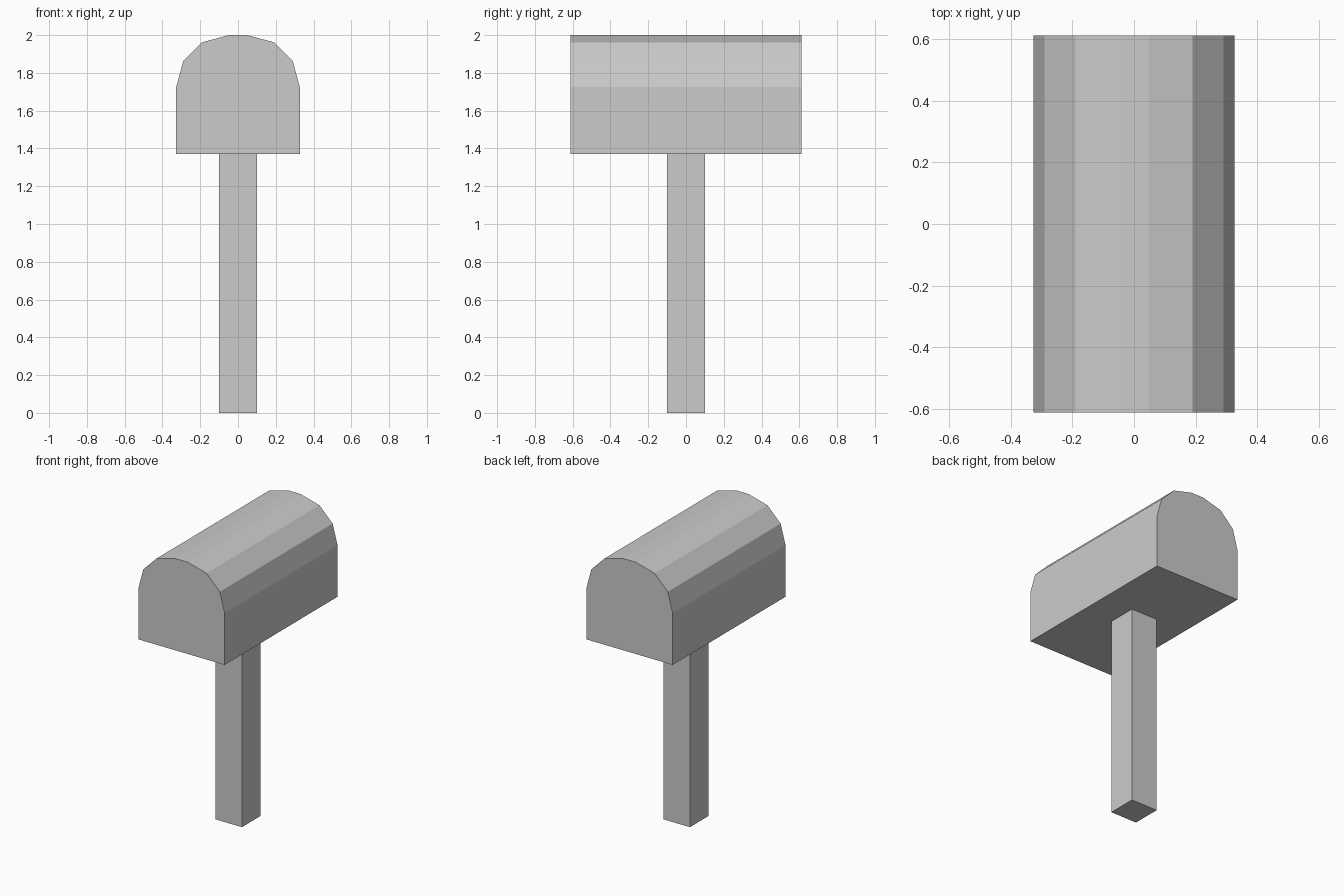
import bpy
import bmesh

cube = bpy.data.objects.get("Cube")
if cube:
    bpy.data.objects.remove(cube, do_unlink=True)

grey = bpy.data.materials.new("plain grey")
grey.use_nodes = True
grey.diffuse_color = (0.6, 0.6, 0.6, 1)
grey.node_tree.nodes["Principled BSDF"].inputs["Base Color"].default_value = (0.6, 0.6, 0.6, 1)


def extrude_profile(name, half, y0, y1):
    """Mirror a right-hand half outline in x and extrude it along y."""
    outline = half + [(-x, z) for x, z in reversed(half)]
    bm = bmesh.new()
    face = bm.faces.new([bm.verts.new((x, y0, z)) for x, z in outline])
    moved = bmesh.ops.extrude_face_region(bm, geom=[face])["geom"]
    verts = [v for v in moved if isinstance(v, bmesh.types.BMVert)]
    bmesh.ops.translate(bm, verts=verts, vec=(0, y1 - y0, 0))
    bmesh.ops.recalc_face_normals(bm, faces=bm.faces)
    mesh = bpy.data.meshes.new(name)
    bm.to_mesh(mesh)
    bm.free()
    mesh.materials.append(grey)
    obj = bpy.data.objects.new(name, mesh)
    bpy.context.collection.objects.link(obj)
    return obj


# Arched mailbox body
arch = [(0.327, 1.37), (0.327, 1.725), (0.29, 1.862), (0.19, 1.962), (0.048, 2.0)]
extrude_profile("mailbox_body", arch, -0.612, 0.612)

# Square post
extrude_profile("post", [(0.1, 0), (0.1, 1.37)], -0.1, 0.1)
